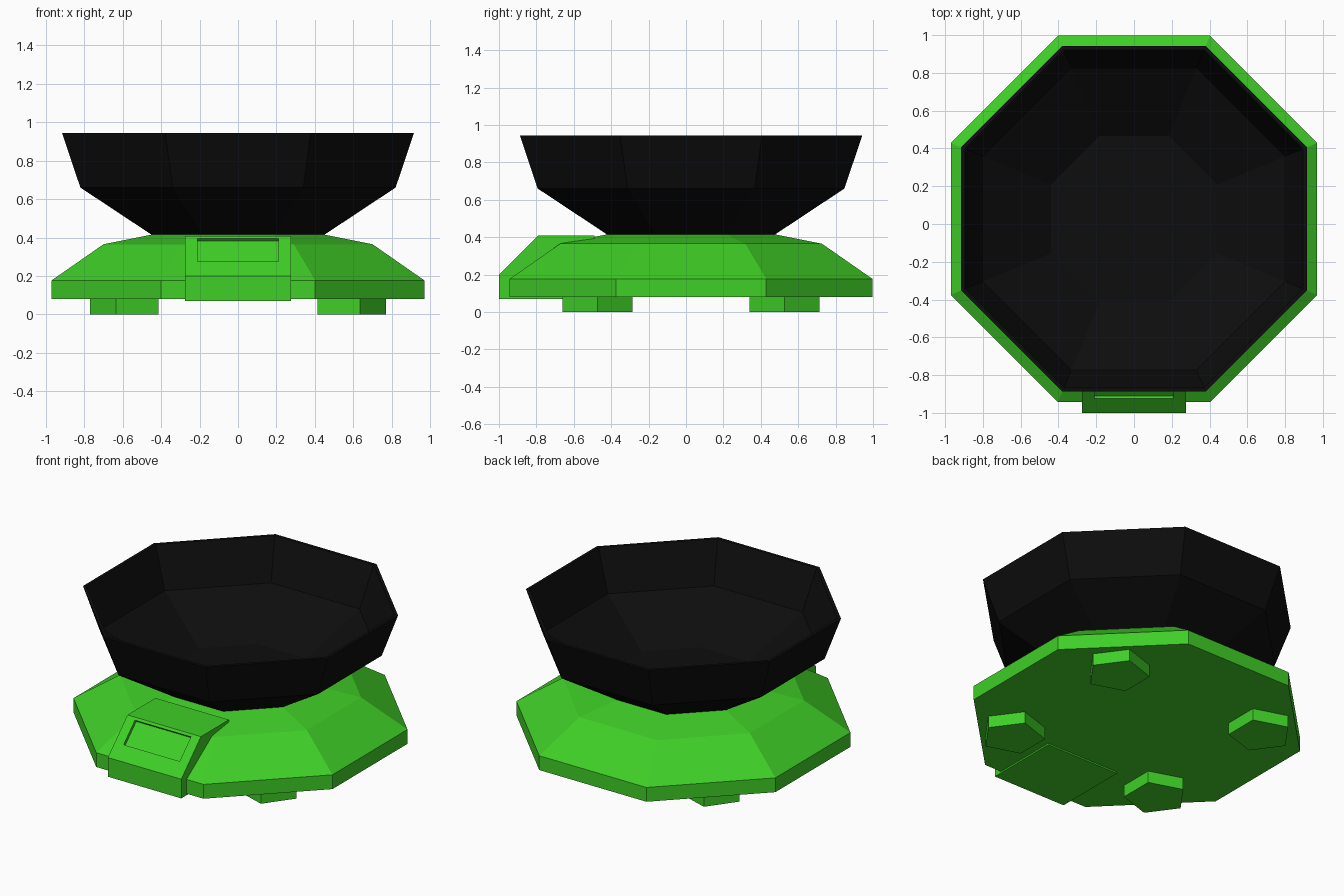
import bpy, bmesh, math

cube = bpy.data.objects.get("Cube")
if cube:
    bpy.data.objects.remove(cube, do_unlink=True)

CENTRE_Y = 0.027


def make_material(name, rgb):
    mat = bpy.data.materials.new(name)
    mat.use_nodes = True
    colour = (*rgb, 1.0)
    mat.diffuse_color = colour
    bsdf = mat.node_tree.nodes["Principled BSDF"]
    bsdf.inputs["Base Color"].default_value = colour
    bsdf.inputs["Roughness"].default_value = 0.7
    return mat


green = make_material("bright green", (0.05, 0.62, 0.02))
black = make_material("near black", (0.004, 0.004, 0.004))


def finish(name, bm, mat):
    bmesh.ops.recalc_face_normals(bm, faces=bm.faces)
    mesh = bpy.data.meshes.new(name)
    bm.to_mesh(mesh)
    bm.free()
    mesh.materials.append(mat)
    obj = bpy.data.objects.new(name, mesh)
    bpy.context.collection.objects.link(obj)
    return obj


def loft(name, profile, mat, sides=8, turn=math.pi / 8, centre=(0, CENTRE_Y)):
    """Stack regular polygons of (corner radius, height) and cap both ends."""
    bm = bmesh.new()
    rings = []
    for radius, z in profile:
        angles = [turn + math.tau * i / sides for i in range(sides)]
        rings.append([bm.verts.new((centre[0] + radius * math.cos(a),
                                    centre[1] + radius * math.sin(a), z)) for a in angles])
    for low, high in zip(rings, rings[1:]):
        for i in range(sides):
            j = (i + 1) % sides
            bm.faces.new((low[i], low[j], high[j], high[i]))
    bm.faces.new(rings[0][::-1])
    bm.faces.new(rings[-1])
    return finish(name, bm, mat)


def octagon(profile):
    # Convert flat-to-centre distances to corner radii
    return [(d / math.cos(math.pi / 8), z) for d, z in profile]


# Faceted base body
loft("base", octagon([(0.97, 0.08), (0.97, 0.177), (0.70, 0.365), (0.45, 0.415)]), green)

# Open bowl: outer wall, rim, inner wall and floor in one shell
loft("bowl", octagon([(0.45, 0.415), (0.82, 0.66), (0.915, 0.943),
                      (0.895, 0.943), (0.80, 0.67), (0.44, 0.432)]), black)

# Four pentagonal feet, points facing outwards
for side, side_name in ((1, "left"), (-1, "right")):
    for end, end_name in ((-1, "front"), (1, "back")):
        loft(f"{end_name}_{side_name}_foot", [(0.197, 0.0), (0.197, 0.09)], green, sides=5,
             turn=0 if side > 0 else math.pi,
             centre=(side * 0.573, CENTRE_Y + end * 0.5))

# Front display housing, extruded sideways from its side profile
HALF_WIDTH = 0.275
outline = [(-0.49, 0.07), (-1.0, 0.07), (-1.0, 0.2), (-0.79, 0.408), (-0.49, 0.408)]
bm = bmesh.new()
left, right = [[bm.verts.new((x, y, z)) for y, z in outline] for x in (HALF_WIDTH, -HALF_WIDTH)]
bm.faces.new(left)
bm.faces.new(right[::-1])
for i in range(len(outline)):
    j = (i + 1) % len(outline)
    face = bm.faces.new((left[i], right[i], right[j], left[j]))
    if i == 2:
        slope = face
bmesh.ops.recalc_face_normals(bm, faces=bm.faces)

# Recessed screen cut into the sloping face
bmesh.ops.inset_individual(bm, faces=[slope], thickness=0.03)
for v in slope.verts:
    upper = v.co.z > 0.3
    v.co.x = math.copysign(0.21, v.co.x)
    v.co.z = 0.395 if upper else 0.275
    v.co.y = -1.0 + (v.co.z - 0.2) * 0.21 / 0.208
slope.normal_update()
normal = slope.normal.copy()
floor = bmesh.ops.extrude_discrete_faces(bm, faces=[slope])["faces"][0]
bmesh.ops.translate(bm, verts=floor.verts, vec=normal * -0.02)
finish("display_housing", bm, green)
